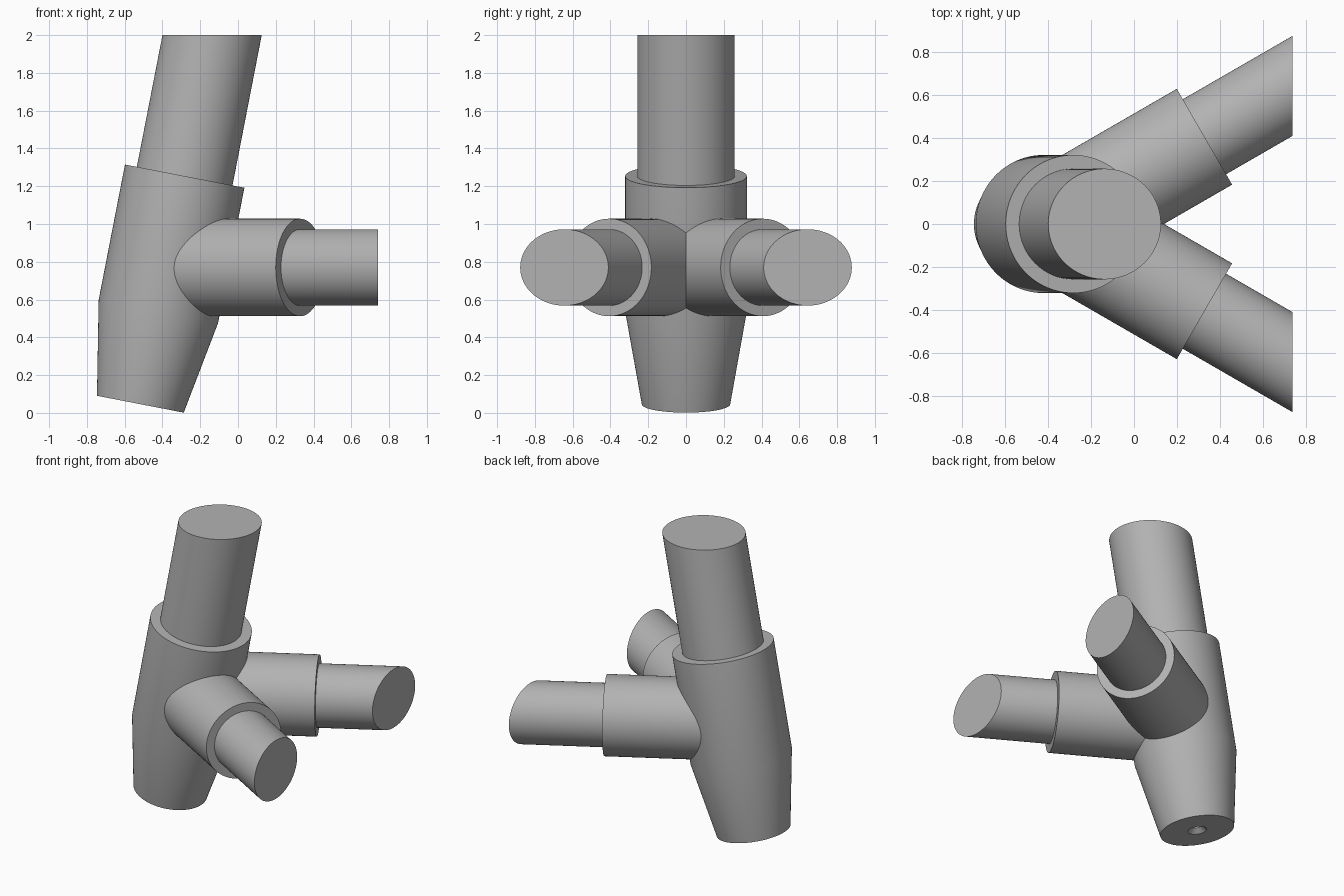
import bpy
import bmesh
from math import sin, cos, tan, pi, radians
from mathutils import Vector

if "Cube" in bpy.data.objects:
    bpy.data.objects.remove(bpy.data.objects["Cube"], do_unlink=True)

SEGMENTS = 96
LEAN = radians(11)      # backward lean of the main tube
SPREAD = radians(30)    # sideways angle of each arm

steel = bpy.data.materials.new("plain_grey")
steel.use_nodes = True
grey = (0.45, 0.45, 0.45, 1)
steel.diffuse_color = grey
steel.node_tree.nodes["Principled BSDF"].inputs["Base Color"].default_value = grey


def turned(name, origin, axis, profile, cut=None):
    """Revolve (distance, radius) pairs about an axis; cut=(world axis, value)
    slides the last ring along the axis onto that plane."""
    axis = axis.normalized()
    side = axis.orthogonal().normalized()
    up = axis.cross(side)
    bm = bmesh.new()
    rings = []
    for i, (dist, radius) in enumerate(profile):
        ring = []
        for k in range(SEGMENTS):
            a = 2 * pi * k / SEGMENTS
            p = origin + axis * dist + (side * cos(a) + up * sin(a)) * radius
            if cut and i == len(profile) - 1:
                p += axis * ((cut[1] - p[cut[0]]) / axis[cut[0]])
            ring.append(bm.verts.new(p))
        rings.append(ring)
    for low, high in zip(rings, rings[1:]):
        for k in range(SEGMENTS):
            n = (k + 1) % SEGMENTS
            bm.faces.new((low[k], low[n], high[n], high[k]))
    bm.faces.new(rings[0][::-1])
    bm.faces.new(rings[-1])
    bmesh.ops.recalc_face_normals(bm, faces=bm.faces)
    mesh = bpy.data.meshes.new(name)
    bm.to_mesh(mesh)
    bm.free()
    mesh.materials.append(steel)
    obj = bpy.data.objects.new(name, mesh)
    bpy.context.collection.objects.link(obj)
    bpy.ops.object.select_all(action='DESELECT')
    obj.select_set(True)
    bpy.context.view_layer.objects.active = obj
    bpy.ops.object.shade_smooth_by_angle(angle=radians(30))
    return obj


# Leaning main socket with tapered foot and small countersunk hole beneath
foot = Vector((-0.517, 0, 0.046))
main_axis = Vector((sin(LEAN), 0, cos(LEAN)))
turned("main_socket", foot, main_axis,
       [(0.05, 0.03), (0.03, 0.03), (0, 0.06), (0, 0.234), (0.5, 0.322), (1.23, 0.322)])

# Main tube, cut level at the top
turned("main_tube", foot, main_axis, [(0.9, 0.258), (1.9, 0.258)], cut=(2, 2.0))

# Two arms meeting on the main axis, tubes cut flat across their ends
arm_height = 0.77
joint = Vector((foot.x + (arm_height - foot.z) * tan(LEAN), 0, arm_height))
for label, sign in (("front", -1), ("back", 1)):
    arm_axis = Vector((cos(SPREAD), sign * sin(SPREAD), 0))
    turned(label + "_arm_socket", joint, arm_axis, [(0, 0.258), (0.814, 0.258)])
    turned(label + "_arm_tube", joint, arm_axis, [(0.5, 0.202), (1.2, 0.202)], cut=(0, 0.74))
